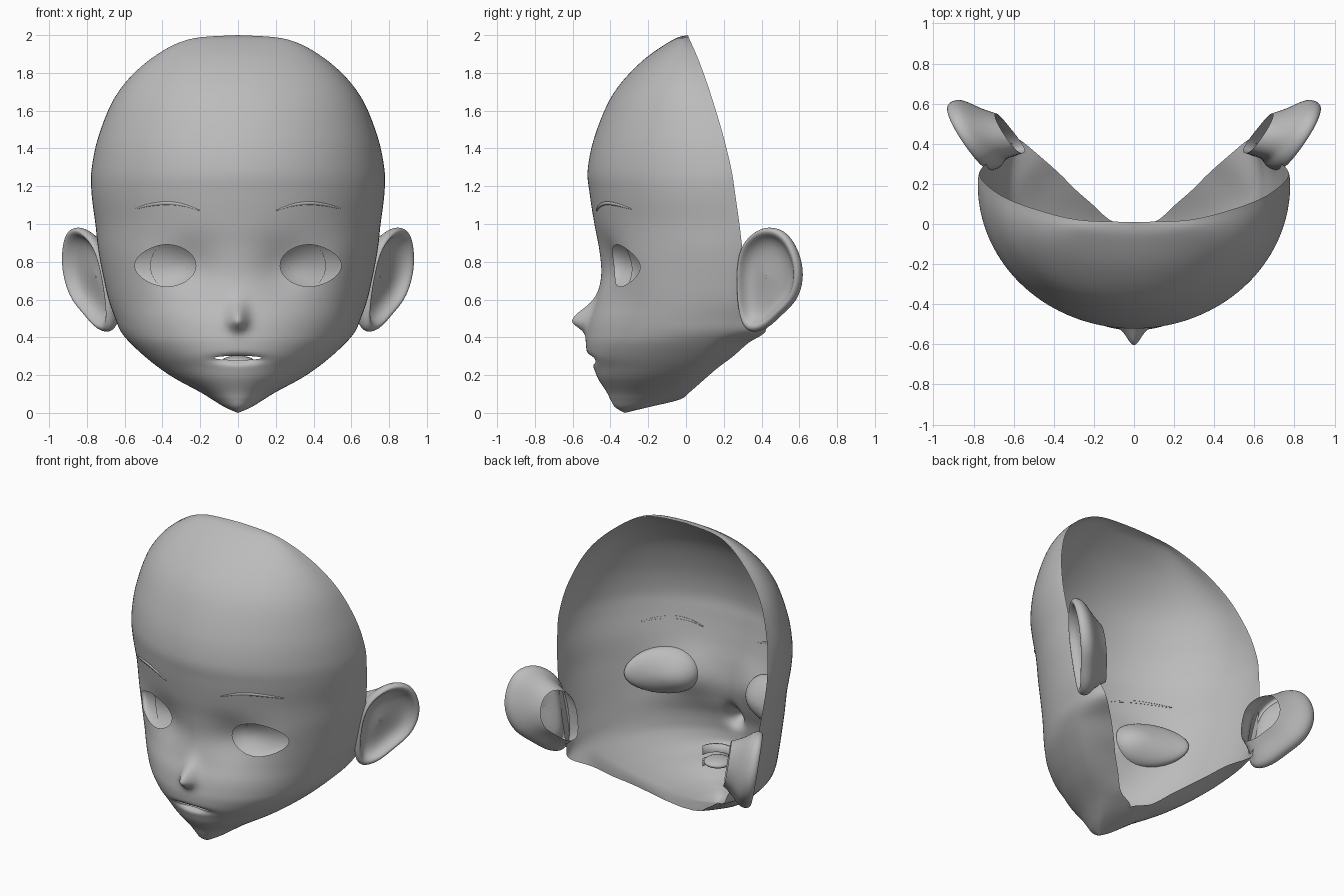
import bpy, bmesh, math
from mathutils import Vector
from mathutils.bvhtree import BVHTree

if "Cube" in bpy.data.objects:
    bpy.data.objects.remove(bpy.data.objects["Cube"], do_unlink=True)

GREY = (0.5, 0.5, 0.5, 1.0)
grey = bpy.data.materials.new("plain_grey")
grey.use_nodes = True
grey.diffuse_color = GREY
grey.node_tree.nodes["Principled BSDF"].inputs["Base Color"].default_value = GREY


def finish(name, bm, mirror=True, subsurf=0):
    """Turn a bmesh into a smooth grey object, optionally mirrored in x."""
    mesh = bpy.data.meshes.new(name)
    bm.to_mesh(mesh)
    bm.free()
    mesh.materials.append(grey)
    for poly in mesh.polygons:
        poly.use_smooth = True
    obj = bpy.data.objects.new(name, mesh)
    bpy.context.collection.objects.link(obj)
    if subsurf:
        mod = obj.modifiers.new("smooth", "SUBSURF")
        mod.levels = mod.render_levels = subsurf
    if mirror:
        mod = obj.modifiers.new("mirror", "MIRROR")
        mod.merge_threshold = 0.002
    return obj


def loft(rows, closed=False):
    """Skin a list of equally long point rows with quads."""
    bm = bmesh.new()
    grid = [[bm.verts.new(p) for p in row] for row in rows]
    for a, b in zip(grid, grid[1:]):
        n = len(a)
        for i in range(n if closed else n - 1):
            j = (i + 1) % n
            bm.faces.new((a[i], a[j], b[j], b[i]))
    bmesh.ops.remove_doubles(bm, verts=bm.verts, dist=0.0005)
    return bm


def spline(points, steps):
    """Smooth curve through points of any dimension."""
    out = []
    for i in range(len(points) - 1):
        p0, p1 = points[max(i - 1, 0)], points[i]
        p2, p3 = points[i + 1], points[min(i + 2, len(points) - 1)]
        for k in range(steps):
            t = k / steps
            out.append([b + t / 2 * (c - a + t * (2 * a - 5 * b + 4 * c - d
                        + t * (3 * (b - c) + d - a)))
                        for a, b, c, d in zip(p0, p1, p2, p3)])
    return out + [list(points[-1])]


def bump(x, z, cx, cz, sx, sz):
    return math.exp(-((x - cx) / sx) ** 2 - ((z - cz) / sz) ** 2)


# Face shell sections: height, front y, half width, widest y, back edge x, back edge y
SECTIONS = [
    (2.0, .01, 0, .01, 0, .01),
    (1.975, -.07, .27, 0, .27, .02),
    (1.86, -.235, .48, .03, .48, .07),
    (1.69, -.385, .64, .09, .64, .13),
    (1.475, -.48, .735, .15, .735, .195),
    (1.29, -.52, .775, .19, .77, .24),
    (1.16, -.51, .775, .2, .77, .26),
    (1.0, -.485, .755, .22, .755, .283),
    (.865, -.46, .74, .22, .735, .3),
    (.73, -.45, .715, .22, .7, .33),
    (.6, -.475, .685, .22, .65, .37),
    (.5, -.51, .65, .2, .6, .41),
    (.43, -.525, .62, .18, .57, .42),
    (.37, -.53, .57, .12, .46, .33),
    (.3, -.52, .495, .07, .37, .25),
    (.24, -.49, .42, .02, .29, .17),
    (.18, -.465, .33, -.04, .21, .1),
    (.11, -.42, .2, -.12, .12, .02),
    (.07, -.4, .135, -.17, 0, -.035),
    (.03, -.375, .07, -.24, 0, -.2),
    (0, -.325, 0, -.325, 0, -.325),
]
FRONT, SIDE = 44, 8


def relief(x, z):
    """Nose, mouth groove, eye sockets and cheeks as an offset in y."""
    nose = .09 * bump(x, z, 0, .49, .05, .085 if z > .49 else .05)
    groove = .045 * bump(x, z, 0, .283, .11, .022)
    socket = .04 * bump(x, z, .24, .77, .13, .14)
    cheek = .03 * bump(x, z, .56, .74, .12, .2)
    return groove + socket - nose - cheek


def section(z, front, width, mid, edge_x, edge_y):
    row = []
    for i in range(FRONT + 1):
        a = math.pi / 2 * (i / FRONT) ** 1.35
        x = width * math.sin(a)
        y = mid - (mid - front) * math.cos(a)
        row.append((x, y + relief(x, z) * math.cos(a) ** .5 if i < FRONT else y, z))
    for i in range(1, SIDE + 1):
        b = i / SIDE
        row.append((width + (edge_x - width) * b * b, mid + (edge_y - mid) * b, z))
    return row


shell = loft([section(*s) for s in spline(SECTIONS, 7)])
tree = BVHTree.FromBMesh(shell)


def face_y(x, z):
    """Front surface of the shell at a given x and z."""
    hit = tree.ray_cast(Vector((max(x, .001), -2, z)), Vector((0, 1, 0)))[0]
    return hit.y if hit else -.3


def cut_opening(bm, outline):
    """Cut a convex counter-clockwise (x, z) outline out of the front."""
    inside = [f for f in bm.faces if f.calc_center_median().y < -.1]
    for (x0, z0), (x1, z1) in zip(outline, outline[1:] + outline[:1]):
        co, no = Vector((x0, 0, z0)), Vector((z1 - z0, 0, x0 - x1))
        geom = set(inside)
        for f in inside:
            geom.update(f.edges)
            geom.update(f.verts)
        res = bmesh.ops.bisect_plane(bm, geom=list(geom), plane_co=co, plane_no=no, dist=1e-5)
        inside = [f for f in res["geom"] if isinstance(f, bmesh.types.BMFace)
                  and (f.calc_center_median() - co).dot(no) < 0]
    bmesh.ops.delete(bm, geom=inside, context="FACES")


def oval(cx, cz, rx, rz, n, pinch=0):
    angles = [2 * math.pi * i / n for i in range(n)]
    return [(cx + rx * math.cos(t), cz + rz * math.sin(t) * (1 - pinch * max(math.cos(t), 0)))
            for t in angles]


EYE = (.385, .78)
cut_opening(shell, oval(*EYE, .162, .112, 28, .15))
cut_opening(shell, oval(0, .291, .125, .011, 20))
finish("face_shell", shell)


# Concave eyeballs and irises following the face behind the openings
def dish(name, cx, cz, rx, rz, offset):
    rows = []
    for k in range(13):
        r = math.sin(math.pi / 2 * k / 12)
        rows.append([(x, face_y(x, z) + offset(x, z), z)
                     for x, z in oval(cx, cz, rx * r, rz * r, 40)])
    finish(name, loft(rows, closed=True))


def eye_depth(x, z):
    r = ((x - EYE[0]) / .2) ** 2 + ((z - EYE[1]) / .15) ** 2
    return .008 + .1 * math.sqrt(max(1 - r, 0))


dish("eyeballs", *EYE, .2, .15, eye_depth)
dish("irises", .365, .78, .1, .118, lambda x, z: eye_depth(x, z) - .008)

# Eyebrows: thin tapered strips lying on the forehead
brow = spline([(.2, 1.07), (.29, 1.1), (.38, 1.11), (.47, 1.1), (.545, 1.08)], 6)
rows = []
for i, (x, z) in enumerate(brow):
    half = .002 + .007 * math.sin(math.pi * i / (len(brow) - 1))
    rows.append([(x, face_y(x, z + h) - d, z + h)
                 for h, d in ((-half, -.002), (-half, .006), (half, .006), (half, -.002))])
finish("eyebrows", loft(rows))

# Ears: rings scaled from one outline, rolled over the rim into a dish
EAR = [(-.02, .865), (.07, .955), (.165, .99), (.285, .96), (.365, .82), (.375, .7),
       (.335, .59), (.24, .52), (.165, .455), (.09, .425), (0, .44), (-.03, .65)]
ROOT, ALONG, OUT = Vector((.7, .3, 0)), Vector((.54, .84, 0)), Vector((.84, -.54, 0))


def ear_ring(scale, height, shift=0):
    ring = []
    for u, z in EAR:
        u, z = .13 + (u - .13) * scale + shift, .72 + (z - .72) * scale
        p = ROOT + ALONG * u + OUT * height
        ring.append((p.x + (z - .7) * .18, p.y, z))
    return ring


rings = [ear_ring(*r) for r in (
    (.6, -.15, -.07), (.72, -.1, -.04), (.88, -.055), (.99, -.025), (1.02, .01), (.96, .035),
    (.87, .03), (.79, -.005), (.6, -.03), (.3, -.03), (.02, -.025))]
finish("ears", loft(rings, closed=True), subsurf=2)


# Teeth: curved strips behind the lips
def teeth(name, low, high):
    rows = []
    for i in range(17):
        a = math.pi * i / 16
        x, y = .11 * math.cos(a), -.33 - .1 * math.sin(a)
        rows.append([(x, y, low), (x, y, high), (x * .85, y + .02, high), (x * .85, y + .02, low)])
    finish(name, loft(rows), mirror=False)


teeth("upper_teeth", .3, .35)
teeth("lower_teeth", .225, .265)

# Tongue: flattened ball inside the mouth
bm = bmesh.new()
bmesh.ops.create_uvsphere(bm, u_segments=24, v_segments=12, radius=1)
bmesh.ops.scale(bm, vec=(.085, .085, .028), verts=bm.verts)
bmesh.ops.translate(bm, vec=(0, -.335, .275), verts=bm.verts)
finish("tongue", bm, mirror=False)
